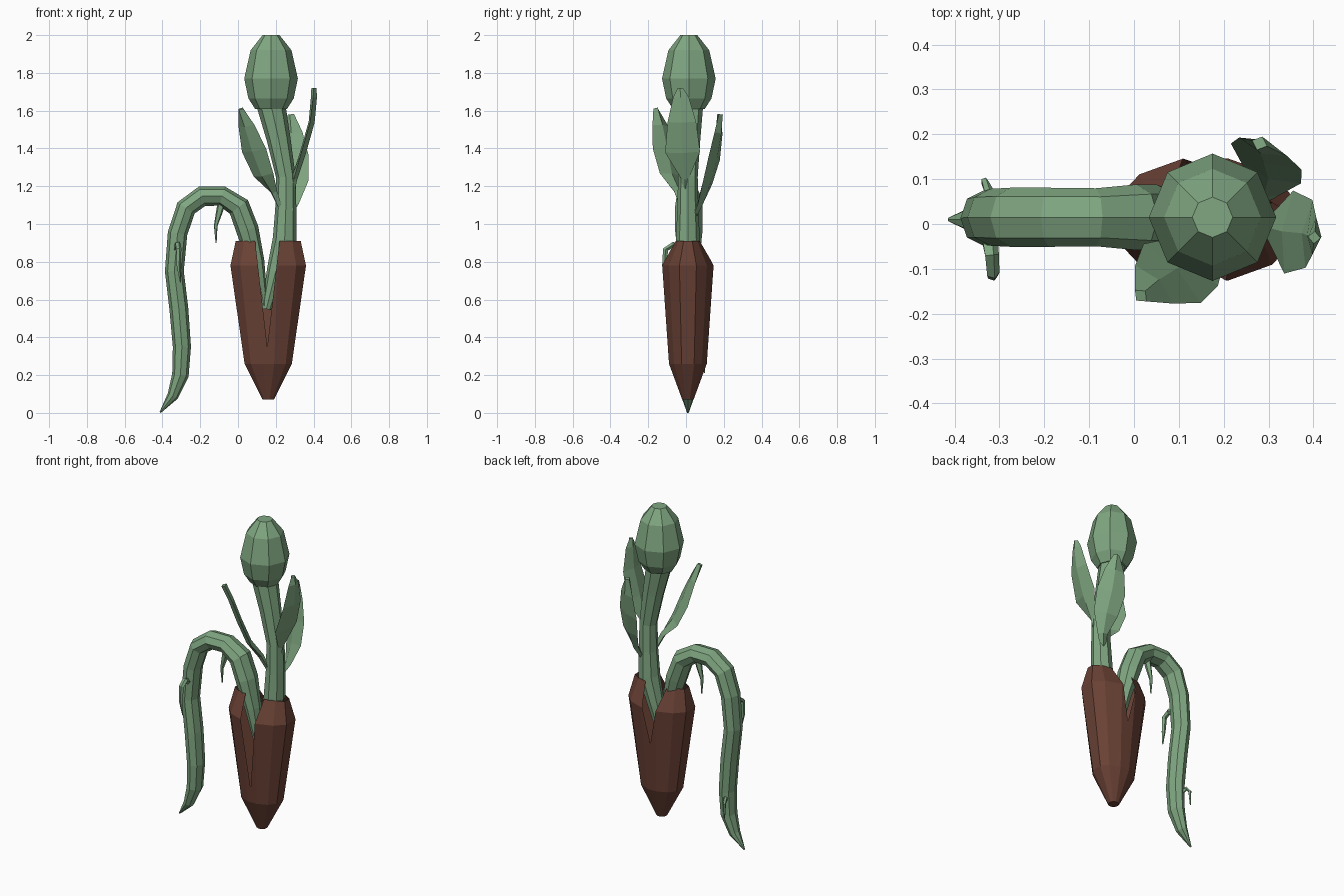
import bpy, bmesh, math
from mathutils import Vector

if "Cube" in bpy.data.objects:
    bpy.data.objects.remove(bpy.data.objects["Cube"])


def material(name, rgb):
    m = bpy.data.materials.new(name)
    m.diffuse_color = (*rgb, 1)
    m.use_nodes = True
    m.node_tree.nodes["Principled BSDF"].inputs["Base Color"].default_value = m.diffuse_color
    return m


GREEN = material("leaf green", (0.215, 0.385, 0.22))
BROWN = material("husk brown", (0.14, 0.052, 0.035))


def finish(name, bm, mat, recalc=True):
    if recalc:
        bmesh.ops.recalc_face_normals(bm, faces=bm.faces)
    me = bpy.data.meshes.new(name)
    bm.to_mesh(me)
    bm.free()
    me.materials.append(mat)
    ob = bpy.data.objects.new(name, me)
    bpy.context.collection.objects.link(ob)
    return ob


def skin(bm, rings):
    """Join successive vertex rings with quads."""
    for a, b in zip(rings, rings[1:]):
        n = len(a)
        for i in range(n):
            bm.faces.new((a[i], a[(i + 1) % n], b[(i + 1) % n], b[i]))


def sweep(name, stations, side, n=8, flat=None, yscale=1.0):
    """Tube along (x, y, z, radius) stations; flat gives a fixed half thickness."""
    bm = bmesh.new()
    pts = [Vector(s[:3]) for s in stations]
    rings = []
    for i, p in enumerate(pts):
        t = (pts[min(i + 1, len(pts) - 1)] - pts[max(i - 1, 0)]).normalized()
        u = Vector(side)
        u = (u - t * u.dot(t)).normalized()
        v = t.cross(u)
        r = stations[i][3]
        rv = min(flat, r) if flat else r
        rings.append([bm.verts.new(p + u * r * yscale * math.cos(k * math.tau / n)
                                   + v * rv * math.sin(k * math.tau / n)) for k in range(n)])
    skin(bm, rings)
    bm.faces.new(rings[0])
    bm.faces.new(rings[-1])
    return finish(name, bm, GREEN)


# Split husk: hollow pod with a deep front notch and a shallower back notch
CX, CY = 0.16, 0.01
outline = [(1, .33), (.74, .74), (.25, 1)]
outline += [(-x, y) for x, y in reversed(outline)]
outline += [(-x, -y) for x, y in outline]
bm = bmesh.new()
rings = [[bm.verts.new((CX + x * rx, CY + y * ry, z)) for x, y in outline]
         for z, rx, ry in [(.07, .03, .03), (.26, .125, .10), (.78, .20, .136), (.91, .172, .068)]]
skin(bm, rings)
bm.faces.new(rings[0][::-1])
for sgn, apex, slope in [(-1, .35, .115), (1, .56, .21)]:
    for d in (-1, 1):
        faces = [f for f in bm.faces if (f.calc_center_median().y - CY) * sgn > 0 and f.calc_center_median().z > .2]
        geom = faces + list({e for f in faces for e in f.edges}) + list({v for f in faces for v in f.verts})
        bmesh.ops.bisect_plane(bm, geom=geom, plane_co=(CX - .005, 0, apex), plane_no=(1, 0, -d * slope))

    def inside(f):
        c = f.calc_center_median()
        return (c.y - CY) * sgn > 0 and abs(c.x - CX + .005) < (c.z - apex) * slope
    bmesh.ops.delete(bm, geom=[f for f in bm.faces if inside(f)], context='FACES')
finish("split_husk", bm, BROWN, recalc=False)

# Upright stem
sweep("upright_stem", [(.15, .01, .55, .025), (.20, .01, .75, .048), (.247, .01, .92, .063),
                       (.253, .01, 1.08, .056), (.253, .01, 1.25, .052),
                       (.215, .013, 1.45, .063), (.175, .015, 1.63, .076)], (0, 1, 0))

# Flower bud
sweep("flower_bud", [(.175, .015, z, r) for z, r in
                     [(1.61, .085), (1.665, .12), (1.77, .142), (1.92, .108), (2.0, .045)]], (0, 1, 0))

# Drooping stem arching over to the left
sweep("drooping_stem", [(.14, .015, .55, .02), (.095, .015, .8, .045), (.05, .015, .97, .06),
                        (.005, .015, 1.09, .06), (-.085, .015, 1.148, .053), (-.19, .015, 1.147, .054),
                        (-.275, .015, 1.085, .054), (-.32, .015, .95, .052), (-.337, .013, .75, .05),
                        (-.313, .012, .55, .05), (-.297, .01, .35, .048), (-.305, .01, .2, .044),
                        (-.345, .01, .09, .03), (-.412, .01, .002, .004)], (0, 1, 0), yscale=1.22)

# Leaves
sweep("front_left_leaf", [(.235, -.01, 1.06, .012), (.19, -.045, 1.17, .025), (.135, -.085, 1.26, .075),
                          (.085, -.11, 1.39, .092), (.045, -.135, 1.52, .06), (.015, -.16, 1.61, .018)],
      (.68, -.73, .15), n=4, flat=.016)
sweep("right_leaf", [(.26, .005, 1.04, .012), (.298, -.005, 1.24, .02), (.345, -.018, 1.38, .093),
                     (.39, -.022, 1.54, .076), (.402, -.027, 1.67, .042), (.402, -.03, 1.72, .014)],
      (.1, 1, 0), n=4, flat=.016)
sweep("back_right_leaf", [(.265, .04, 1.03, .012), (.295, .075, 1.11, .03), (.305, .115, 1.22, .072),
                          (.295, .15, 1.35, .085), (.288, .172, 1.48, .058), (.28, .18, 1.58, .018)],
      (.93, -.37, 0), n=4, flat=.016)

# Tendrils on the drooping stem
sweep("arch_tendril", [(-.085, .01, 1.12, .022), (-.10, .01, 1.06, .018), (-.118, .01, .99, .01),
                       (-.116, .01, .90, .003)], (0, 1, 0), n=5)
sweep("front_tendril", [(-.325, -.02, .86, .02), (-.318, -.07, .89, .017), (-.315, -.108, .865, .015),
                        (-.315, -.115, .78, .012), (-.305, -.11, .69, .003)], (1, 0, 0), n=5)
sweep("back_tendril", [(-.31, .04, .30, .014), (-.325, .075, .325, .011), (-.333, .095, .30, .009),
                       (-.335, .098, .21, .003)], (1, 0, 0), n=5)
